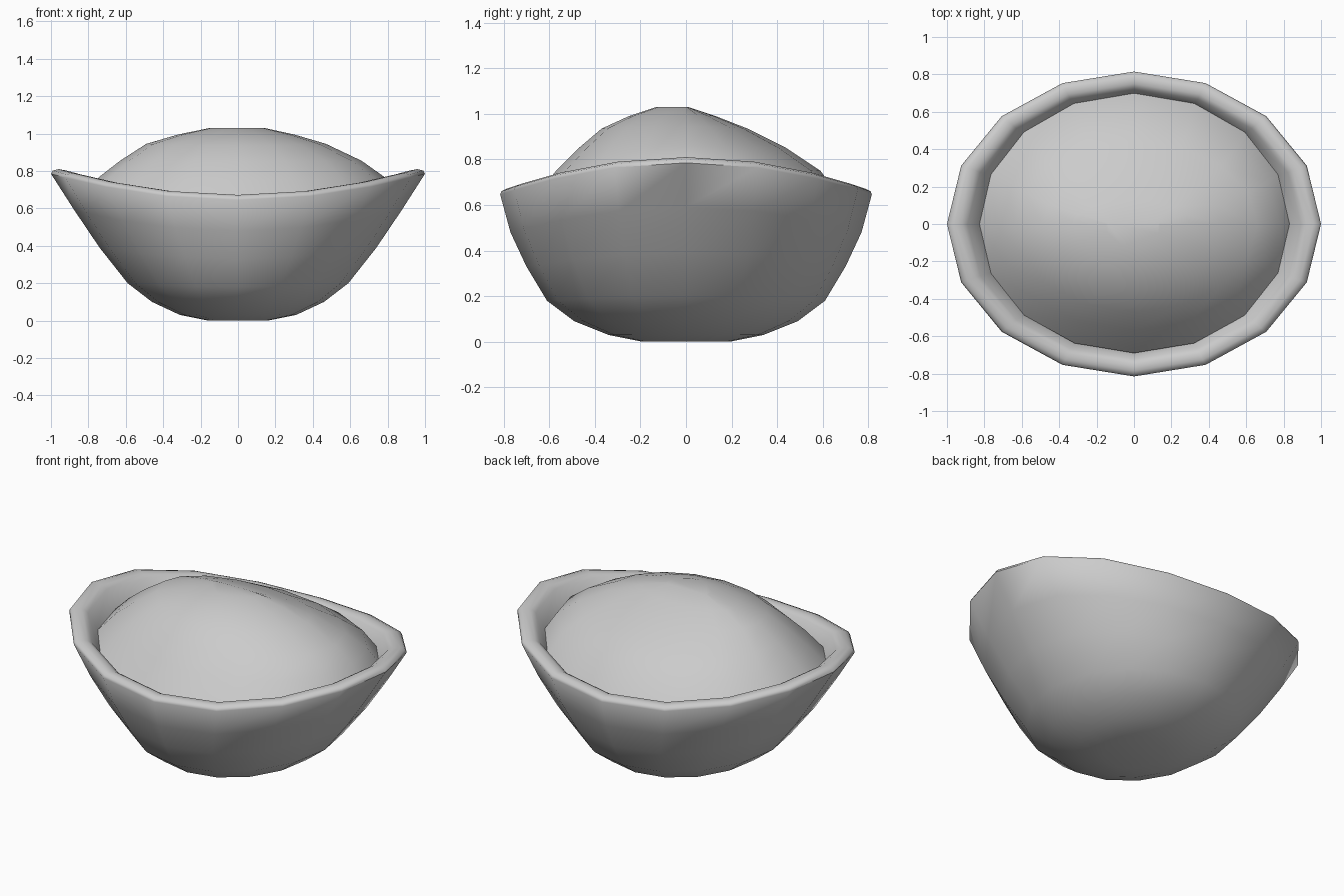
import bpy, bmesh, math

if "Cube" in bpy.data.objects:
    bpy.data.objects.remove(bpy.data.objects["Cube"])

SIDES = 16


def lathe(name, rings, cap_start, cap_end, angle=50):
    """Loft oval rings: (x_min, x_max, y_min, y_max, z at front/back, z at left/right)."""
    bm = bmesh.new()
    loops = []
    for x0, x1, y0, y1, z_y, z_x in rings:
        loop = []
        for i in range(SIDES):
            a = 2 * math.pi * i / SIDES
            c, s = math.cos(a), math.sin(a)
            x = c * (x1 if c > 0 else -x0)
            y = s * (y1 if s > 0 else -y0)
            loop.append(bm.verts.new((x, y, z_y + (z_x - z_y) * c * c)))
        loops.append(loop)
    for lo, hi in zip(loops, loops[1:]):
        for i in range(SIDES):
            j = (i + 1) % SIDES
            bm.faces.new((lo[i], lo[j], hi[j], hi[i]))
    if cap_start:
        bm.faces.new(loops[0][::-1])
    if cap_end:
        bm.faces.new(loops[-1])
    bm.normal_update()
    mesh = bpy.data.meshes.new(name)
    bm.to_mesh(mesh)
    bm.free()
    obj = bpy.data.objects.new(name, mesh)
    bpy.context.collection.objects.link(obj)
    bpy.ops.object.select_all(action='DESELECT')
    obj.select_set(True)
    bpy.context.view_layer.objects.active = obj
    bpy.ops.object.shade_smooth_by_angle(angle=math.radians(angle))
    return obj


# Bowl profile: half width x, half depth y, z at front/back, z at left/right
profile = [
    # outer wall
    (0.16, 0.19, 0.00, 0.00), (0.31, 0.34, 0.03, 0.03), (0.46, 0.49, 0.09, 0.10),
    (0.59, 0.61, 0.18, 0.20), (0.74, 0.70, 0.33, 0.39), (0.875, 0.77, 0.48, 0.59),
    (1.00, 0.815, 0.645, 0.785),
    # rounded saddle-shaped rim
    (0.99, 0.81, 0.66, 0.802), (0.96, 0.785, 0.672, 0.81), (0.92, 0.75, 0.672, 0.803),
    (0.89, 0.722, 0.655, 0.785),
    # inner wall
    (0.83, 0.69, 0.58, 0.69), (0.66, 0.62, 0.37, 0.43), (0.51, 0.53, 0.24, 0.26),
    (0.38, 0.40, 0.15, 0.15), (0.14, 0.16, 0.10, 0.10),
]
lathe("bowl", [(-x, x, -y, y, zy, zx) for x, y, zy, zx in profile], True, True, 60)

# Heaped filling, lopsided toward the front
lathe("filling_mound", [
    (-0.83, 0.84, -0.69, 0.70, 0.60, 0.68),
    (-0.74, 0.78, -0.57, 0.59, 0.75, 0.77),
    (-0.63, 0.66, -0.47, 0.44, 0.85, 0.855),
    (-0.49, 0.47, -0.37, 0.27, 0.935, 0.945),
    (-0.32, 0.30, -0.25, 0.13, 0.99, 0.995),
    (-0.15, 0.14, -0.13, 0.01, 1.03, 1.03),
], False, True, 60)
